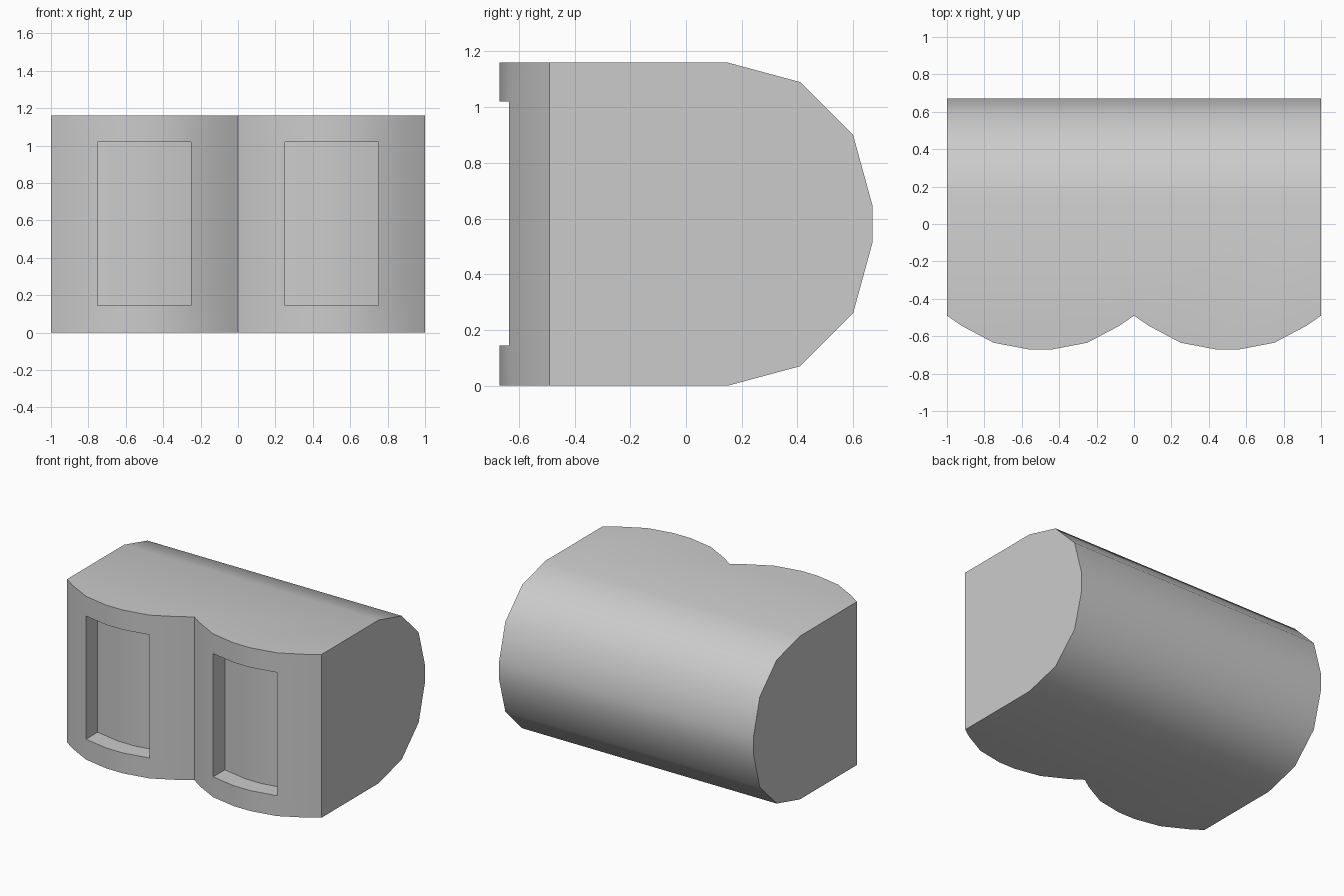
import bpy, bmesh, math
from mathutils import Vector

cube = bpy.data.objects.get("Cube")
if cube:
    bpy.data.objects.remove(cube, do_unlink=True)

HEIGHT = 1.16
RECESS_DEPTH = 0.13
rows = [0, 0.145, 1.02, HEIGHT]

# Plain grey material
grey = bpy.data.materials.new("plain_grey")
grey.use_nodes = True
color = (0.6, 0.6, 0.6, 1)
grey.diffuse_color = color
grey.node_tree.nodes["Principled BSDF"].inputs["Base Color"].default_value = color

# Front outline: two identical scallops, each mirrored about its own centre
half = [(-0.5, -0.49), (-0.42, -0.545), (-0.25, -0.635), (-0.065, -0.67)]
scallop = half + [(-x, y) for x, y in reversed(half)]
outline = [(x - 0.5, y) for x, y in scallop] + [(x + 0.5, y) for x, y in scallop[1:]]

# Rounded back: upper quarter, mirrored to the lower quarter
upper = [(0.15, HEIGHT), (0.41, 1.09), (0.6, 0.9), (0.67, 0.645)]
back = upper + [(y, HEIGHT - z) for y, z in reversed(upper)]

bm = bmesh.new()
front = [[bm.verts.new((x, y, z)) for z in rows] for x, y in outline]
left = [bm.verts.new((1, y, z)) for y, z in back]
right = [bm.verts.new((-1, y, z)) for y, z in back]

# Front wall, noting the faces that become the two recesses
recess = []
for a, b in zip(front, front[1:]):
    for k in range(len(rows) - 1):
        face = bm.faces.new((a[k], b[k], b[k + 1], a[k + 1]))
        middle = abs(face.calc_center_median().x)
        if k == 1 and 0.25 < middle < 0.75:
            recess.append(face)

# Back wall, ends, top and bottom
for k in range(len(back) - 1):
    bm.faces.new((left[k], right[k], right[k + 1], left[k + 1]))
bm.faces.new(front[-1] + left)
bm.faces.new(front[0] + right)
bm.faces.new([c[-1] for c in front] + [left[0], right[0]])
bm.faces.new([c[0] for c in front] + [left[-1], right[-1]])
bmesh.ops.recalc_face_normals(bm, faces=bm.faces)

# Push the recesses inward, keeping their floors curved
result = bmesh.ops.extrude_face_region(bm, geom=recess)
moved = [g for g in result["geom"] if isinstance(g, bmesh.types.BMVert)]
bmesh.ops.translate(bm, verts=moved, vec=Vector((0, RECESS_DEPTH, 0)))
old = [f for f in recess if f.is_valid]
if old:
    bmesh.ops.delete(bm, geom=old, context="FACES")
bmesh.ops.recalc_face_normals(bm, faces=bm.faces)

mesh = bpy.data.meshes.new("scalloped_block")
bm.to_mesh(mesh)
bm.free()
mesh.materials.append(grey)
block = bpy.data.objects.new("scalloped_block", mesh)
bpy.context.collection.objects.link(block)

# Smooth the curves, keep the corners sharp
bpy.ops.object.select_all(action="DESELECT")
block.select_set(True)
bpy.context.view_layer.objects.active = block
bpy.ops.object.shade_smooth_by_angle(angle=math.radians(35))
